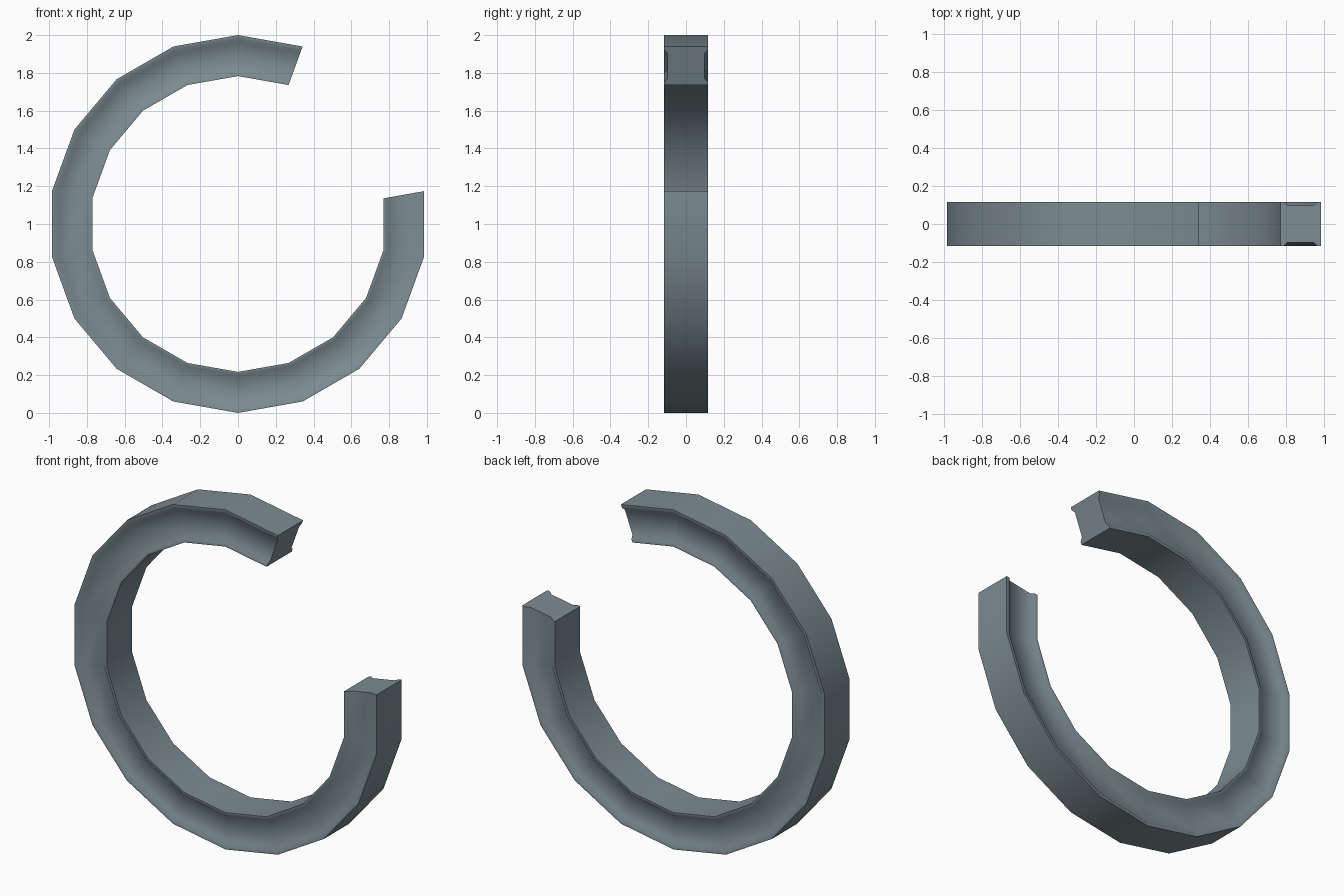
import bpy, bmesh, math
from mathutils import Vector

cube = bpy.data.objects.get("Cube")
if cube:
    bpy.data.objects.remove(cube, do_unlink=True)

# Blue-grey metal
steel = bpy.data.materials.new("blue_grey_steel")
steel.use_nodes = True
colour = (0.20, 0.26, 0.285, 1)
steel.diffuse_color = colour
steel.node_tree.nodes["Principled BSDF"].inputs["Base Color"].default_value = colour

# Half of the rail section as (radius, depth): raised rims, shallow side groove
half = [(1.0, 0.117), (0.982, 0.117), (0.962, 0.098),
        (0.82, 0.098), (0.80, 0.117), (0.783, 0.117)]
section = half + [(r, -y) for r, y in reversed(half)]

SEGMENTS = 15
STEP = math.radians(20)
START = math.radians(70)
centre = Vector((0, 0, 1))

# Sweep the section round the open ring
bm = bmesh.new()
rings = []
for i in range(SEGMENTS + 1):
    a = START + i * STEP
    out = Vector((math.cos(a), 0, math.sin(a)))
    rings.append([bm.verts.new(centre + out * r + Vector((0, y, 0)))
                  for r, y in section])
n = len(section)
for a, b in zip(rings, rings[1:]):
    for j in range(n):
        k = (j + 1) % n
        bm.faces.new((a[j], a[k], b[k], b[j]))

# Flat end caps
bm.faces.new(rings[0])
bm.faces.new(rings[-1])
bmesh.ops.recalc_face_normals(bm, faces=bm.faces[:])

mesh = bpy.data.meshes.new("open_ring")
bm.to_mesh(mesh)
bm.free()
mesh.materials.append(steel)
ring = bpy.data.objects.new("open_ring", mesh)
bpy.context.collection.objects.link(ring)

# Smooth along the ring, crisp at rims and ends
bpy.ops.object.select_all(action='DESELECT')
ring.select_set(True)
bpy.context.view_layer.objects.active = ring
bpy.ops.object.shade_smooth_by_angle(angle=math.radians(50))
